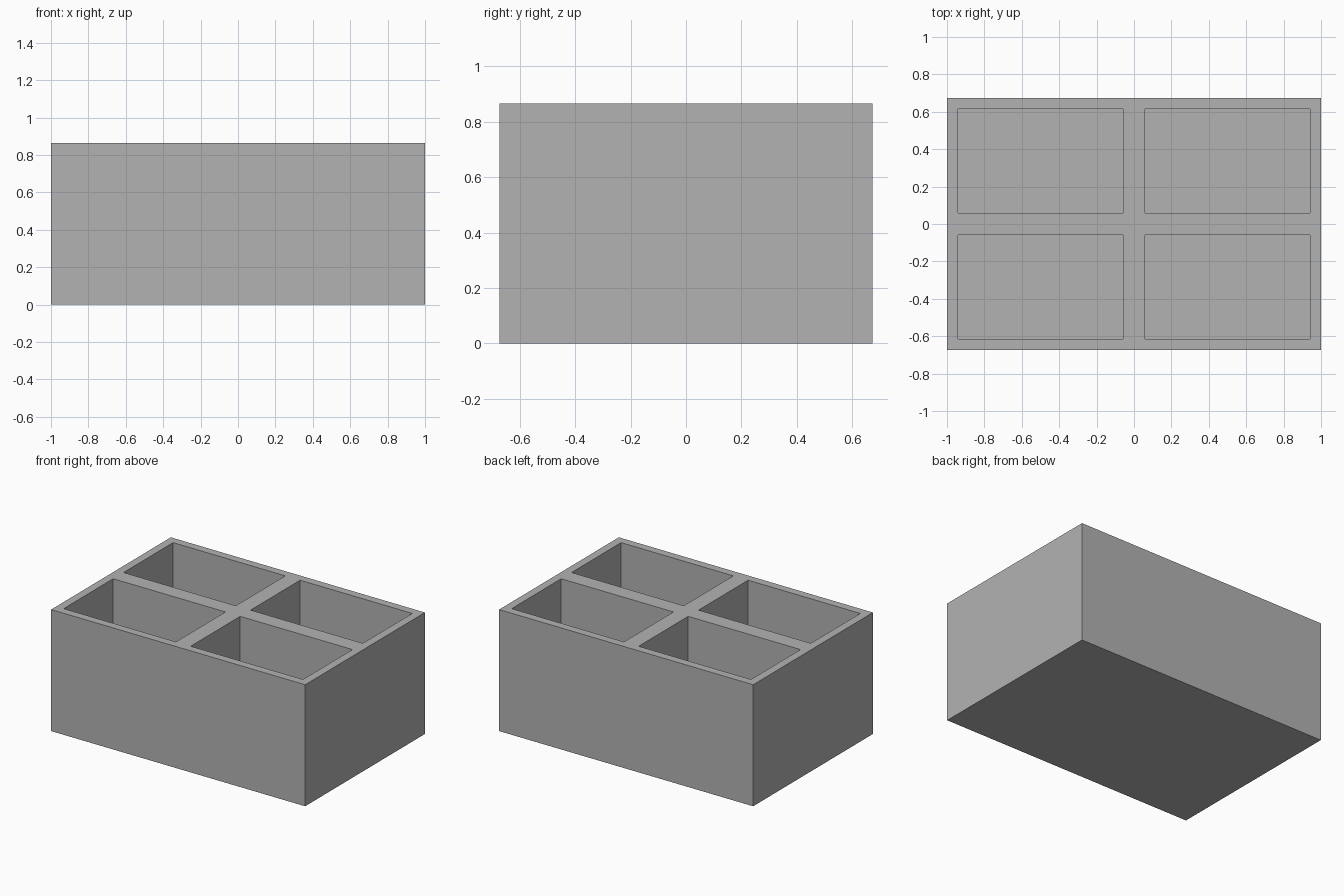
import bpy
import bmesh
from mathutils import Matrix, Vector

default = bpy.data.objects.get("Cube")
if default:
    bpy.data.objects.remove(default, do_unlink=True)

WIDTH, DEPTH, HEIGHT = 2.0, 1.346, 0.865
WALL = 0.058          # outer wall, floor and half of each divider

grey = bpy.data.materials.new("plain grey")
grey.use_nodes = True
colour = (0.45, 0.45, 0.45, 1.0)
grey.diffuse_color = colour
grey.node_tree.nodes["Principled BSDF"].inputs["Base Color"].default_value = colour


def add_box(bm, low, high):
    low, high = Vector(low), Vector(high)
    matrix = Matrix.Translation((low + high) / 2) @ Matrix.Diagonal((high - low).to_4d())
    matrix[3][3] = 1.0
    bmesh.ops.create_cube(bm, size=1.0, matrix=matrix)


def make_object(name, boxes):
    bm = bmesh.new()
    for low, high in boxes:
        add_box(bm, low, high)
    mesh = bpy.data.meshes.new(name)
    bm.to_mesh(mesh)
    bm.free()
    mesh.materials.append(grey)
    obj = bpy.data.objects.new(name, mesh)
    bpy.context.collection.objects.link(obj)
    return obj


# Solid outer block
hx, hy = WIDTH / 2, DEPTH / 2
tray = make_object("compartment_box", [((-hx, -hy, 0), (hx, hy, HEIGHT))])

# Four pockets, open at the top
px, py = hx - WALL, hy - WALL
pockets = []
for x0, x1 in ((-px, -WALL), (WALL, px)):
    for y0, y1 in ((-py, -WALL), (WALL, py)):
        pockets.append(((x0, y0, WALL), (x1, y1, HEIGHT + WALL)))
cutter = make_object("pocket_cutter", pockets)
cutter.hide_render = True

# Cut the pockets, then discard the cutter
cut = tray.modifiers.new("pockets", 'BOOLEAN')
cut.operation = 'DIFFERENCE'
cut.solver = 'EXACT'
cut.object = cutter
bpy.ops.object.select_all(action='DESELECT')
bpy.context.view_layer.objects.active = tray
tray.select_set(True)
bpy.ops.object.modifier_apply(modifier=cut.name)
bpy.data.objects.remove(cutter, do_unlink=True)
